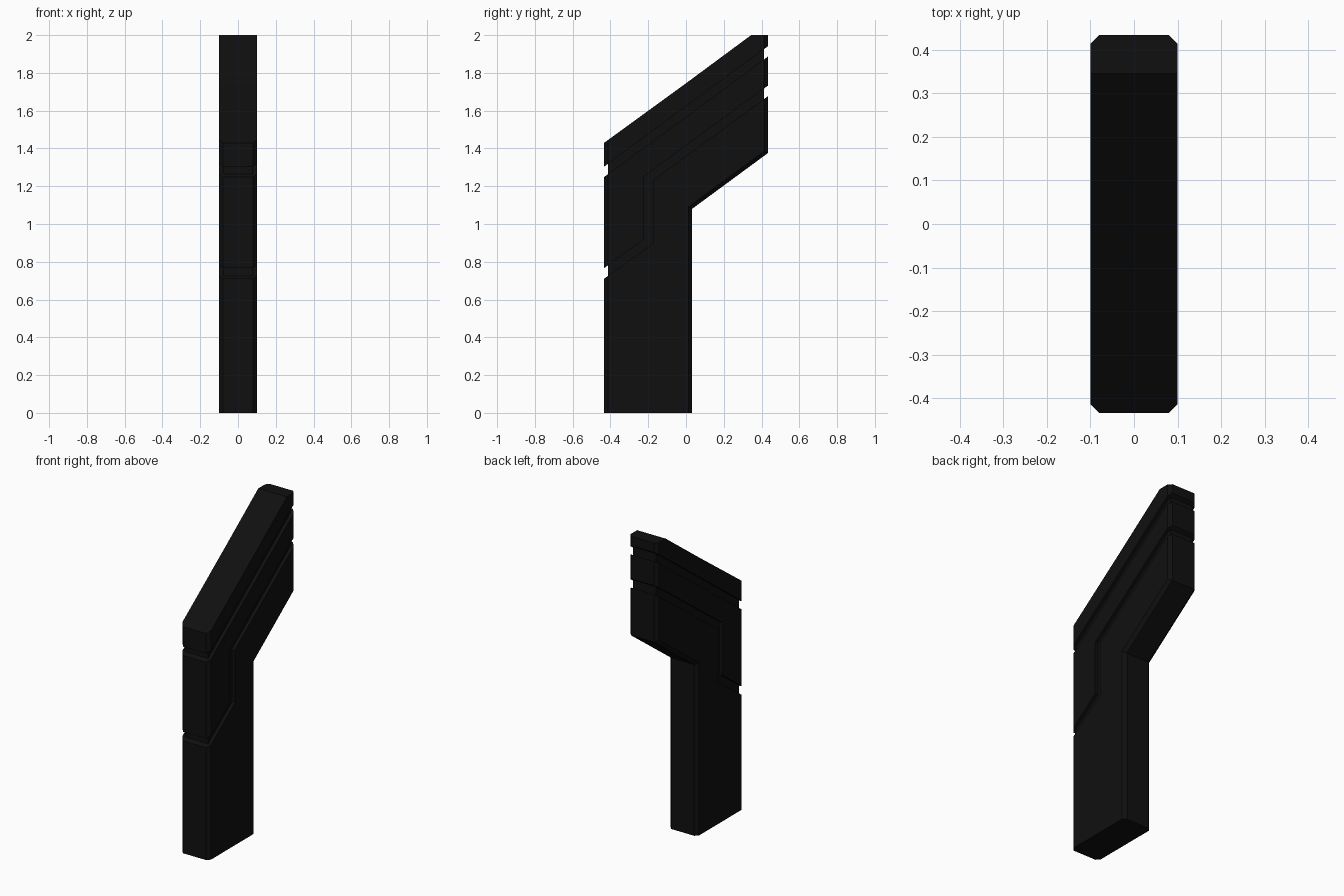
import bpy, bmesh

if "Cube" in bpy.data.objects:
    bpy.data.objects.remove(bpy.data.objects["Cube"])


def extrude_profile(name, pts, half_width, bevel_edges=(), bevel=0.02):
    """Extrude a (y, z) outline across x, chamfering the rims of the chosen outline sides."""
    bm = bmesh.new()
    left = [bm.verts.new((-half_width, y, z)) for y, z in pts]
    right = [bm.verts.new((half_width, y, z)) for y, z in pts]
    n = len(pts)
    bm.faces.new(left)
    bm.faces.new(right[::-1])
    for i in range(n):
        j = (i + 1) % n
        bm.faces.new((left[i], right[i], right[j], left[j]))
    bmesh.ops.recalc_face_normals(bm, faces=bm.faces)
    rims = [bm.edges.get((row[i], row[(i + 1) % n]))
            for row in (left, right) for i in bevel_edges]
    if rims:
        bmesh.ops.bevel(bm, geom=rims, offset=bevel, segments=1,
                        profile=0.5, affect='EDGES')
    mesh = bpy.data.meshes.new(name)
    bm.to_mesh(mesh)
    bm.free()
    obj = bpy.data.objects.new(name, mesh)
    bpy.context.collection.objects.link(obj)
    return obj


def boolean(target, other, operation):
    """Apply a boolean and remove the helper object."""
    mod = target.modifiers.new(operation.lower(), 'BOOLEAN')
    mod.operation = operation
    mod.solver = 'EXACT'
    mod.object = other
    other.hide_render = True
    bpy.context.view_layer.objects.active = target
    bpy.ops.object.modifier_apply(modifier=mod.name)
    bpy.data.objects.remove(other, do_unlink=True)


# Main slab: upright post leaning back into a sloped arm
outline = [(-0.433, 0), (0.032, 0), (0.032, 1.08), (0.433, 1.375),
           (0.433, 2.0), (0.345, 2.0), (0, 1.745), (-0.433, 1.43)]
body = extrude_profile("angled_panel", outline, 0.1, bevel_edges=(1, 2, 3, 7))

# Groove ribbons: straight upper groove and stepped lower groove
upper = [(-0.5, 1.20), (0.5, 1.935), (0.5, 1.99), (-0.5, 1.255)]
lower = [(-0.5, 0.662), (-0.174, 0.898), (-0.174, 1.232), (0.5, 1.725),
         (0.5, 1.781), (-0.222, 1.253), (-0.222, 0.92), (-0.5, 0.718)]
for pts in (upper, lower):
    boolean(body, extrude_profile("groove_cutter", pts, 0.3), 'DIFFERENCE')

# Recessed core that forms the groove floors
core_outline = [(-0.413, 0.02), (0.012, 0.02), (0.012, 1.09), (0.413, 1.385),
                (0.413, 1.98), (0.35, 1.98), (0, 1.72), (-0.413, 1.41)]
boolean(body, extrude_profile("core", core_outline, 0.08), 'UNION')

# Black finish
black = bpy.data.materials.new("black_finish")
black.diffuse_color = (0.005, 0.005, 0.005, 1)
black.use_nodes = True
black.node_tree.nodes["Principled BSDF"].inputs["Base Color"].default_value = black.diffuse_color
body.data.materials.clear()
body.data.materials.append(black)
for poly in body.data.polygons:
    poly.material_index = 0
